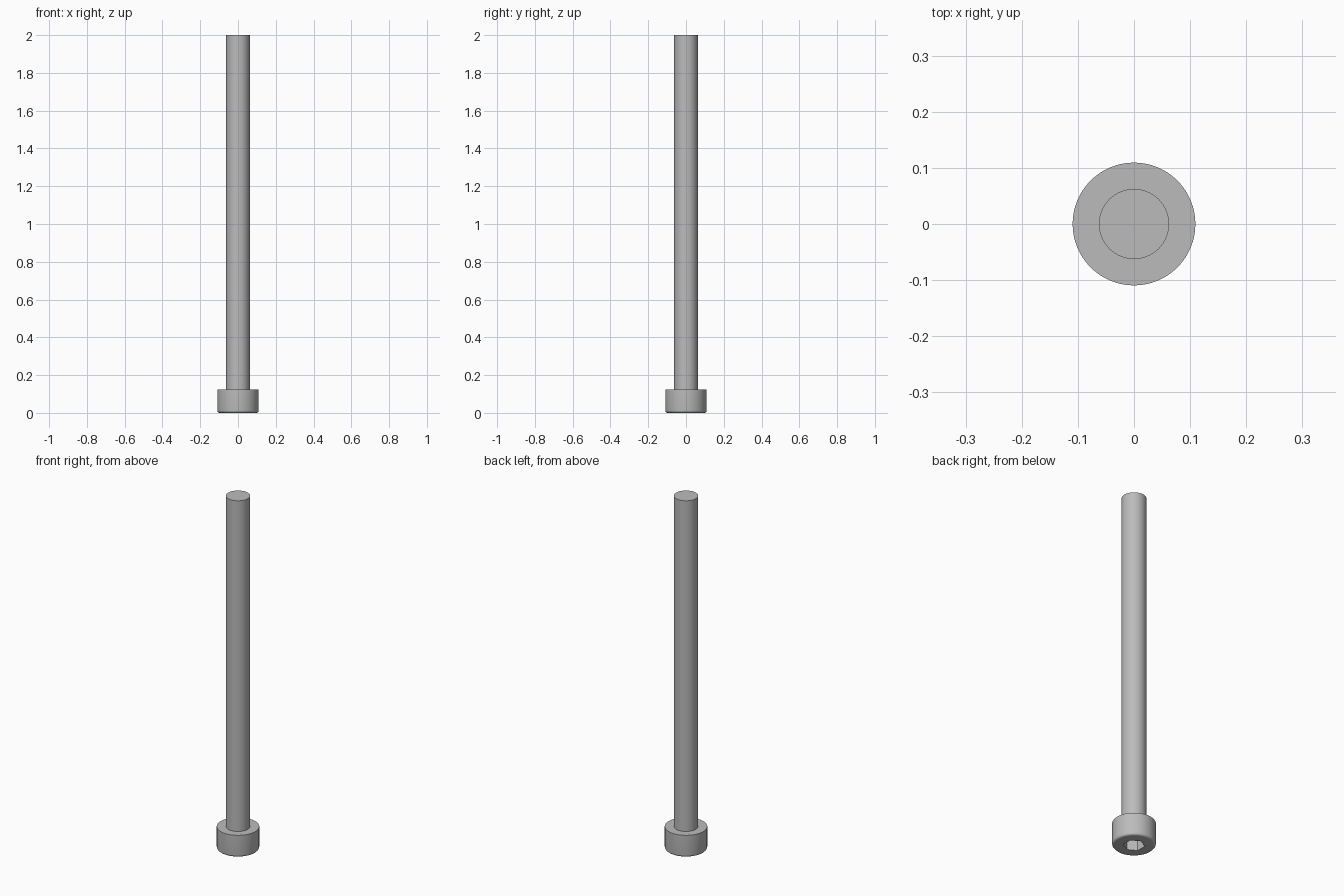
import bpy, bmesh, math

if "Cube" in bpy.data.objects:
    bpy.data.objects.remove(bpy.data.objects["Cube"])

SEG = 64
HEAD_R, HEAD_H, FILLET = 0.1094, 0.125, 0.0125
SHAFT_R, TOP = 0.0625, 2.0
HEX_R, HEX_DEPTH = 0.09375 / math.sqrt(3), 0.0625

steel = bpy.data.materials.new("grey steel")
steel.diffuse_color = (0.50, 0.50, 0.50, 1)
steel.use_nodes = True
steel.node_tree.nodes["Principled BSDF"].inputs["Base Color"].default_value = steel.diffuse_color


def ring(bm, r, z, n=SEG, turn=0.0):
    return [bm.verts.new((r * math.cos(turn + math.tau * i / n),
                          r * math.sin(turn + math.tau * i / n), z)) for i in range(n)]


def wall(bm, a, b):
    n = len(a)
    for i in range(n):
        j = (i + 1) % n
        bm.faces.new((a[i], a[j], b[j], b[i]))


def loop_edges(bm, loop):
    return [bm.edges.get((loop[i - 1], loop[i])) for i in range(len(loop))]


bm = bmesh.new()

# Outer skin: rounded head edge, head side, shoulder, shaft
profile = []
for i in range(6):
    a = math.radians(18 * i)
    profile.append((HEAD_R - FILLET + FILLET * math.sin(a), FILLET - FILLET * math.cos(a)))
profile += [(HEAD_R, HEAD_H), (SHAFT_R, HEAD_H), (SHAFT_R, TOP)]
rings = [ring(bm, r, z) for r, z in profile]
for a, b in zip(rings, rings[1:]):
    wall(bm, a, b)
bm.faces.new(rings[-1])

# Hexagonal socket sunk into the underside of the head
mouth = ring(bm, HEX_R, 0, 6, math.radians(30))
floor = ring(bm, HEX_R, HEX_DEPTH, 6, math.radians(30))
wall(bm, mouth, floor)
bm.faces.new(floor)

# Flat head face around the socket
bmesh.ops.triangle_fill(bm, use_beauty=True,
                        edges=loop_edges(bm, rings[0]) + loop_edges(bm, mouth))
bmesh.ops.recalc_face_normals(bm, faces=bm.faces[:])

mesh = bpy.data.meshes.new("socket_screw")
bm.to_mesh(mesh)
bm.free()
mesh.materials.append(steel)
screw = bpy.data.objects.new("socket_screw", mesh)
bpy.context.collection.objects.link(screw)
bpy.context.view_layer.objects.active = screw
screw.select_set(True)
bpy.ops.object.shade_smooth_by_angle(angle=math.radians(30))
